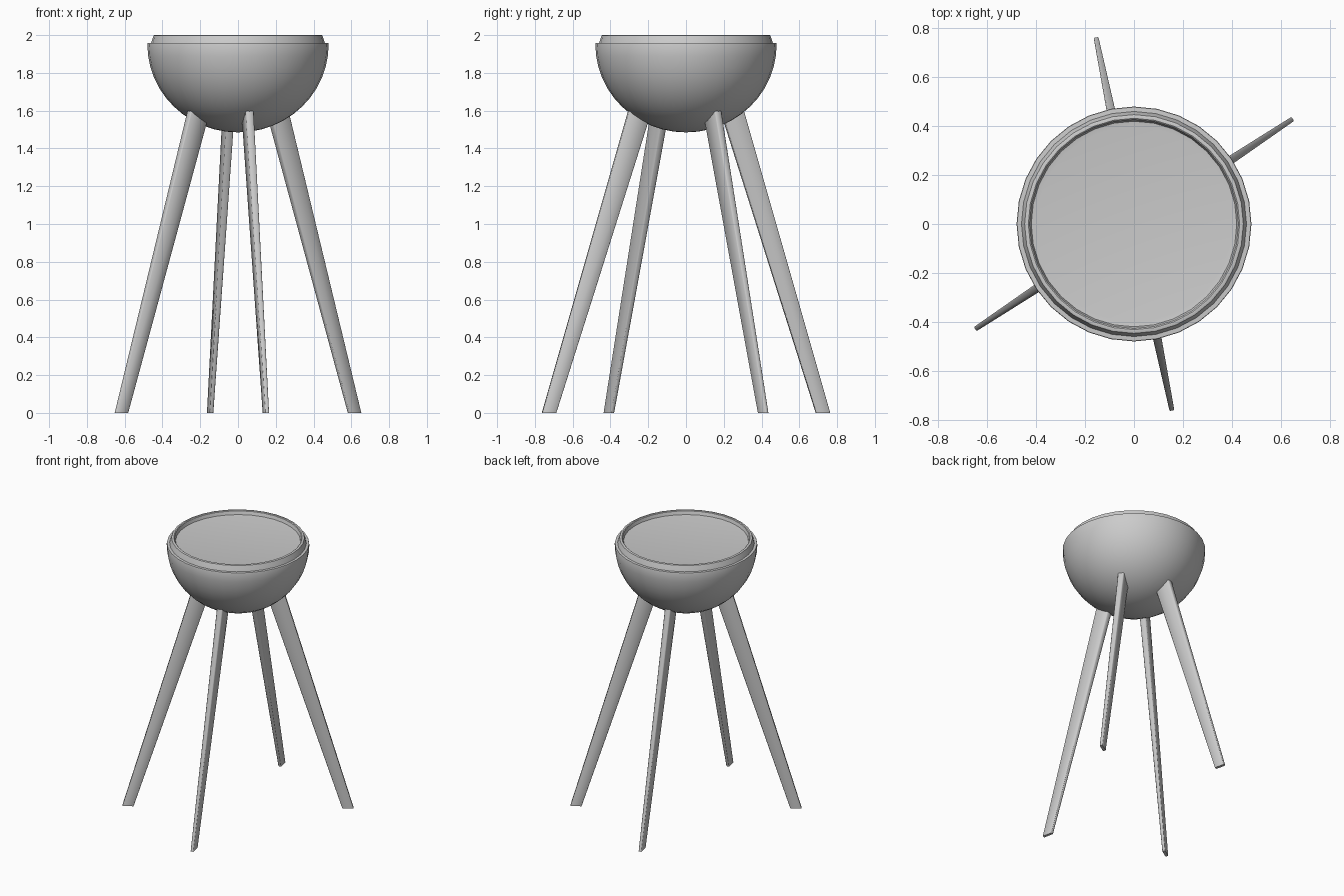
import bpy, bmesh
from math import sin, cos, pi, radians
from mathutils import Vector

if "Cube" in bpy.data.objects:
    bpy.data.objects.remove(bpy.data.objects["Cube"])


def finish(name, bm, angle):
    bmesh.ops.remove_doubles(bm, verts=bm.verts, dist=0.0001)
    bmesh.ops.recalc_face_normals(bm, faces=bm.faces)
    mesh = bpy.data.meshes.new(name)
    bm.to_mesh(mesh)
    bm.free()
    obj = bpy.data.objects.new(name, mesh)
    bpy.context.collection.objects.link(obj)
    bpy.ops.object.select_all(action='DESELECT')
    obj.select_set(True)
    bpy.context.view_layer.objects.active = obj
    bpy.ops.object.shade_smooth_by_angle(angle=radians(angle))
    return obj


def lathe(name, profile, sides=32):
    bm = bmesh.new()
    verts = [bm.verts.new((r, 0, z)) for r, z in profile]
    edges = [bm.edges.new(pair) for pair in zip(verts, verts[1:])]
    bmesh.ops.spin(bm, geom=verts + edges, cent=(0, 0, 0), axis=(0, 0, 1),
                   angle=2 * pi, steps=sides, use_duplicate=False)
    return finish(name, bm, 35)


# Bowl: half-ellipse shell, stepped shoulder, raised rim and recessed top
steps = 12
bowl = [(0.48 * sin(i / steps * pi / 2), 1.95 - 0.465 * cos(i / steps * pi / 2))
        for i in range(steps + 1)]
rim = [(0.478, 1.957), (0.46, 1.958), (0.455, 1.975), (0.447, 1.998), (0.442, 2.0),
       (0.432, 2.0), (0.427, 1.996), (0.42, 1.972), (0.40, 1.969), (0, 1.969)]
lathe("bowl", bowl + rim)


# Legs: tapered flat blades splayed outward, tops buried in the bowl
def leg(name, degrees):
    a = radians(degrees)
    out, side = Vector((cos(a), sin(a), 0)), Vector((-sin(a), cos(a), 0))
    bm = bmesh.new()
    rings = []
    for z, inner, outer, half in ((0, 0.702, 0.778, 0.010), (1.64, 0.175, 0.298, 0.022)):
        c = 0.25 * half
        section = ((inner + c, -half), (outer - c, -half), (outer, c - half), (outer, half - c),
                   (outer - c, half), (inner + c, half), (inner, half - c), (inner, c - half))
        rings.append([bm.verts.new(out * r + side * t + Vector((0, 0, z))) for r, t in section])
    low, high = rings
    for i in range(8):
        j = (i + 1) % 8
        bm.faces.new((low[i], low[j], high[j], high[i]))
    bm.faces.new(low)
    bm.faces.new(high)
    return finish(name, bm, 50)


for name, degrees in (("right_leg", 33.5), ("back_leg", 101.5),
                      ("left_leg", 213.5), ("front_leg", 281.5)):
    leg(name, degrees)
